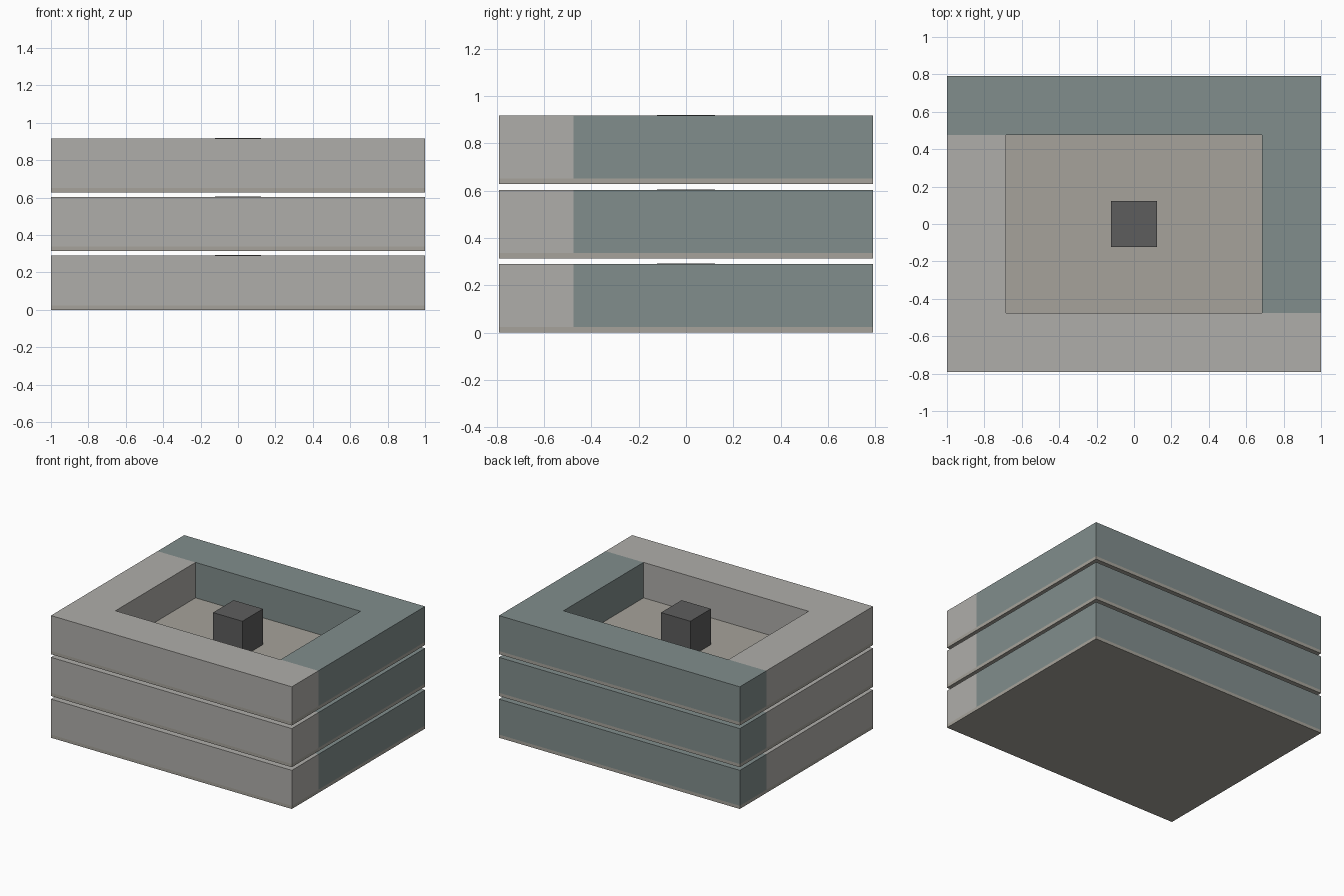
import bpy, bmesh

if "Cube" in bpy.data.objects:
    bpy.data.objects.remove(bpy.data.objects["Cube"])

def material(name, rgb):
    m = bpy.data.materials.new(name)
    m.diffuse_color = (*rgb, 1)
    m.use_nodes = True
    m.node_tree.nodes["Principled BSDF"].inputs["Base Color"].default_value = m.diffuse_color
    return m

STONE = material("pale_stone", (0.43, 0.42, 0.40))
TEAL = material("grey_teal", (0.22, 0.27, 0.265))
FLOOR = material("warm_concrete", (0.38, 0.365, 0.325))
DARK = material("dark_core", (0.11, 0.11, 0.11))

def prism(name, outline, z0, z1, mat):
    """Extrude a plan outline from z0 to z1."""
    bm = bmesh.new()
    face = bm.faces.new([bm.verts.new((x, y, z0)) for x, y in outline])
    ext = bmesh.ops.extrude_face_region(bm, geom=[face])
    top = [v for v in ext["geom"] if isinstance(v, bmesh.types.BMVert)]
    bmesh.ops.translate(bm, verts=top, vec=(0, 0, z1 - z0))
    bmesh.ops.recalc_face_normals(bm, faces=bm.faces)
    me = bpy.data.meshes.new(name)
    bm.to_mesh(me)
    bm.free()
    me.materials.append(mat)
    ob = bpy.data.objects.new(name, me)
    bpy.context.collection.objects.link(ob)

def rect(w, d):
    return [(-w, -d), (w, -d), (w, d), (-w, d)]

W, D = 1.0, 0.79        # outer half sizes
CW, CD = 0.685, 0.475   # courtyard half sizes
PITCH, SLAB, TOP = 0.3135, 0.024, 0.29

# L-shaped wings: front + left, and its half-turn, back + right
front_left = [(-W, -D), (W, -D), (W, -CD), (-CW, -CD), (-CW, CD), (-W, CD)]
back_right = [(-x, -y) for x, y in front_left]

for i in range(3):
    z = i * PITCH
    n = i + 1
    prism(f"floor_slab_{n}", rect(W, D), z, z + SLAB, FLOOR)
    prism(f"front_left_wing_{n}", front_left, z + SLAB, z + TOP, STONE)
    prism(f"back_right_wing_{n}", back_right, z + SLAB, z + TOP, TEAL)
    # Central service core
    prism(f"core_{n}", rect(0.122, 0.122), z + 0.02, z + 0.292, DARK)
